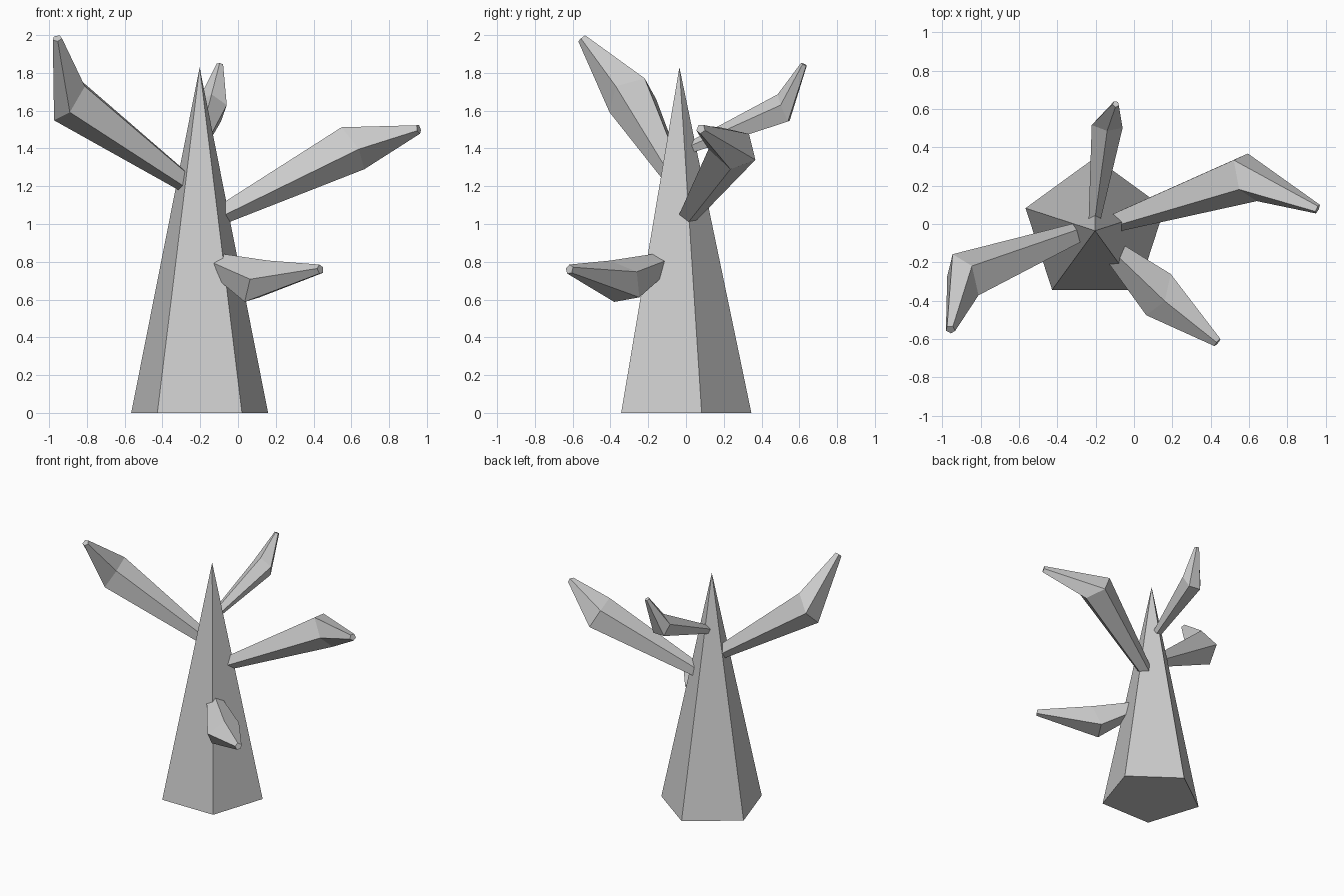
import bpy, bmesh, math
from mathutils import Vector, Quaternion

if "Cube" in bpy.data.objects:
    bpy.data.objects.remove(bpy.data.objects["Cube"])

SIDES = 5


def make_object(name, bm):
    bmesh.ops.recalc_face_normals(bm, faces=bm.faces)
    mesh = bpy.data.meshes.new(name)
    bm.to_mesh(mesh)
    bm.free()
    bpy.context.collection.objects.link(bpy.data.objects.new(name, mesh))


def ring(bm, centre, normal, spoke, radius):
    """Regular pentagon around centre, first corner towards spoke."""
    spoke = (spoke - normal * spoke.dot(normal)).normalized() * radius
    return [bm.verts.new(centre + Quaternion(normal, math.tau * k / SIDES) @ spoke)
            for k in range(SIDES)]


def branch(name, root, elbow, tip, normal, spoke, radii):
    root, elbow, tip = Vector(root), Vector(elbow), Vector(tip)
    n1, spoke = Vector(normal).normalized(), Vector(spoke)
    n0, n2 = (elbow - root).normalized(), (tip - elbow).normalized()
    bm = bmesh.new()
    rings = []
    for c, n, r in zip((root, elbow, tip), (n0, n1, n2), radii):
        rings.append(ring(bm, c, n, n1.rotation_difference(n) @ spoke, r))
    for a, b in zip(rings, rings[1:]):
        for k in range(SIDES):
            j = (k + 1) % SIDES
            bm.faces.new((a[k], a[j], b[j], b[k]))
    bm.faces.new(rings[0])
    bm.faces.new(rings[-1])
    make_object(name, bm)


# Trunk: five-sided spike
bm = bmesh.new()
base = ring(bm, Vector((-0.203, -0.035, 0)), Vector((0, 0, 1)), Vector((0, 1, 0)), 0.381)
apex = bm.verts.new((-0.203, -0.035, 1.83))
bm.faces.new(base)
for k in range(SIDES):
    bm.faces.new((base[k], base[(k + 1) % SIDES], apex))
make_object("trunk", bm)

# Branches: thin root, thick elbow, narrow tip
branch("right_branch", (-0.10, 0.01, 1.045), (0.594, 0.247, 1.403), (0.957, 0.078, 1.503),
       (0.82, 0.27, 0.51), (0, 0.12, -0.063), (0.053, 0.136, 0.026))
branch("left_branch", (-0.27, -0.04, 1.215), (-0.893, -0.285, 1.66), (-0.957, -0.55, 1.983),
       (-0.78, -0.32, 0.53), (-0.052, 0.125, 0), (0.053, 0.138, 0.026))
branch("back_branch", (-0.205, 0.03, 1.405), (-0.14, 0.518, 1.608), (-0.095, 0.625, 1.845),
       (0.1, 0.92, 0.38), (0, -0.38, 0.92), (0.033, 0.085, 0.018))
branch("front_branch", (-0.13, -0.12, 0.795), (0.113, -0.353, 0.692), (0.436, -0.617, 0.76),
       (0.79, -0.38, -0.49), (-0.053, -0.122, 0.018), (0.055, 0.133, 0.026))
